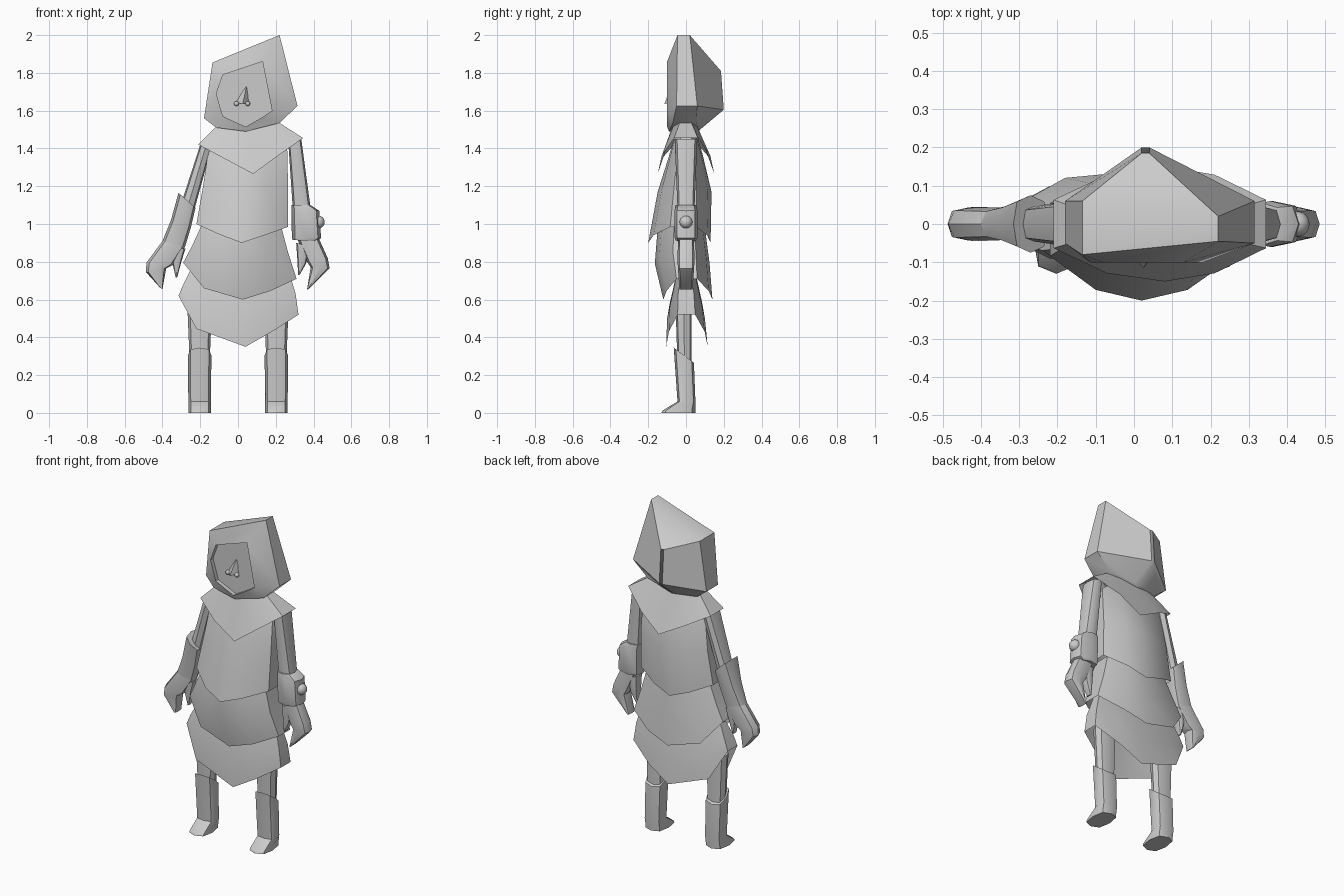
import bpy, bmesh, math
from mathutils import Vector


def loft(name, rings, cap_start=False, cap_end=False, angle=40):
    """Skin a list of equal-length point rings."""
    bm = bmesh.new()
    vs = [[bm.verts.new(p) for p in r] for r in rings]
    n = len(rings[0])
    for a, b in zip(vs, vs[1:]):
        for i in range(n):
            j = (i + 1) % n
            bm.faces.new((a[i], a[j], b[j], b[i]))
    if cap_start:
        bm.faces.new(vs[0])
    if cap_end:
        bm.faces.new(vs[-1][::-1])
    bmesh.ops.remove_doubles(bm, verts=bm.verts, dist=0.0005)
    bmesh.ops.recalc_face_normals(bm, faces=bm.faces)
    me = bpy.data.meshes.new(name)
    bm.to_mesh(me)
    bm.free()
    ob = bpy.data.objects.new(name, me)
    bpy.context.collection.objects.link(ob)
    smooth(ob, angle)
    return ob


def smooth(ob, angle=40):
    bpy.ops.object.select_all(action='DESELECT')
    ob.select_set(True)
    bpy.context.view_layer.objects.active = ob
    bpy.ops.object.shade_smooth_by_angle(angle=math.radians(angle))


def garment_ring(xz, yf, yb):
    """Ring from a left-to-right hem line, bulged to front and back depth."""
    depth = (0.42, 0.86, 1.0, 0.86, 0.42)
    front = [(x, yf * d, z) for (x, z), d in zip(xz, depth)]
    back = [(x, yb * d, z) for (x, z), d in zip(xz, depth)]
    return front + back[::-1]


def garment(name, rows):
    return loft(name, [garment_ring(*r) for r in rows], angle=50)


def limb(name, rows, side=(0, 1, 0), n=8):
    """Tube whose rings run between two edge points, with a half depth."""
    rings = []
    for a, b, h in rows:
        a, b = Vector(a), Vector(b)
        c, u, w = (a + b) / 2, (b - a) / 2, Vector(side) * h
        ring = []
        for i in range(n):
            t = 2 * math.pi * i / n
            k = [math.copysign(abs(f) ** 0.7, f) if abs(f) > 1e-6 else 0
                 for f in (math.cos(t), math.sin(t))]
            ring.append(c + u * k[0] + w * k[1])
        rings.append(ring)
    return loft(name, rings, True, True)


def arm(name, rows):
    return limb(name, [((ax, 0, az), (bx, 0, bz), h) for ax, az, bx, bz, h in rows])


def ball(name, loc, r):
    bpy.ops.mesh.primitive_uv_sphere_add(segments=12, ring_count=8, radius=r, location=loc)
    ob = bpy.context.object
    ob.name = name
    smooth(ob)


# Hood: recessed face, rim, outer silhouette, back ridge
face = [(-.08, 1.79), (.13, 1.86), (.18, 1.6), (.12, 1.56), (.04, 1.515), (-.08, 1.57), (-.115, 1.69)]
outer = [(-.135, 1.855), (.22, 2.0), (.315, 1.625), (.22, 1.535), (.04, 1.49), (-.115, 1.51), (-.18, 1.56)]
front_y = (-.08, -.045, -.05, -.07, -.09, -.07, -.05)
back_y = (.06, .02, .06, .055, .065, .055, .06)
ridge = [(.02, .185, 1.81), (.04, .185, 1.81), (.04, .2, 1.605), (.06, .08, 1.51),
         (.04, .075, 1.5), (.0, .08, 1.51), (.02, .2, 1.605)]
loft("hood", [[(x, -.1, z) for x, z in face],
              [(x, y, z) for (x, z), y in zip(outer, front_y)],
              [(x, y, z) for (x, z), y in zip(outer, back_y)],
              ridge], cap_end=True, angle=45)
loft("face", [[(x, -.1, z) for x, z in face],
              [(x, -.075, z) for x, z in face]], cap_end=True, angle=20)

# Nose with nostrils
tip = (.045, -.078, 1.73)
loft("nose", [[(-.015, -.07, 1.645), (.025, -.115, 1.635), (.06, -.07, 1.645)], [tip] * 3], True)
for x in (-.008, .052):
    ball("nostril", (x, -.085, 1.637), .013)

# Shoulder cape
garment("shoulder_cape", [
    ([(-.115, 1.515), (-.04, 1.505), (.05, 1.495), (.14, 1.515), (.22, 1.535)], -.08, .07),
    ([(-.21, 1.42), (-.07, 1.345), (.08, 1.265), (.21, 1.36), (.345, 1.455)], -.15, .15)])

# Tunic
garment("tunic", [
    ([(-.11, 1.47), (-.04, 1.47), (.05, 1.47), (.13, 1.47), (.2, 1.47)], -.06, .06),
    ([(-.155, 1.4), (-.06, 1.38), (.05, 1.36), (.16, 1.38), (.26, 1.42)], -.09, .09),
    ([(-.185, 1.2), (-.08, 1.18), (.04, 1.17), (.16, 1.18), (.265, 1.2)], -.15, .135),
    ([(-.22, 1.0), (-.1, .945), (.02, .9), (.14, .94), (.265, .985)], -.2, .13)])

# Two layered skirts
garment("upper_skirt", [
    ([(-.19, 1.0), (-.09, .99), (.02, .98), (.13, .99), (.225, 1.0)], -.15, .1),
    ([(-.24, .89), (-.12, .84), (.02, .79), (.15, .82), (.265, .85)], -.165, .125),
    ([(-.29, .795), (-.18, .66), (.025, .6), (.17, .645), (.31, .71)], -.12, .14)])
garment("lower_skirt", [
    ([(-.25, .76), (-.12, .73), (.02, .7), (.15, .72), (.27, .75)], -.06, .06),
    ([(-.29, .68), (-.2, .58), (.03, .5), (.18, .56), (.305, .63)], -.1, .1),
    ([(-.315, .62), (-.22, .445), (.04, .35), (.18, .43), (.32, .52)], -.105, .115)])

# Legs and boots
for s, side in ((-1, "left"), (1, "right")):
    x = .203 * s
    limb(side + "_leg", [((x, -.055, .56), (x, .03, .56), .065),
                         ((x, -.045, .25), (x, .03, .25), .052)], (1, 0, 0))
    limb(side + "_boot", [((x, -.065, .345), (x, .042, .265), .062),
                          ((x, -.045, .06), (x, .05, .06), .06),
                          ((x, -.125, .012), (x, .05, .012), .06),
                          ((x, -.13, 0), (x, .05, 0), .06)], (1, 0, 0))

# Arm on the -x side with a wide sleeve
arm("left_upper_arm", [(-.2, 1.42, -.13, 1.44, .06), (-.3, 1.11, -.23, 1.08, .045)])
arm("left_sleeve", [(-.315, 1.165, -.225, 1.085, .075), (-.355, 1.02, -.25, .98, .055),
                    (-.4, .91, -.28, .88, .042)])
arm("left_hand", [(-.4, .91, -.28, .88, .042), (-.485, .795, -.34, .785, .045),
                  (-.487, .745, -.38, .765, .043), (-.412, .662, -.4, .655, .035)])
arm("left_thumb", [(-.35, .87, -.278, .87, .035), (-.345, .785, -.3, .8, .03),
                   (-.33, .717, -.322, .717, .018)])

# Arm on the +x side with a studded bracer
arm("right_upper_arm", [(.265, 1.45, .335, 1.45, .06), (.29, 1.08, .385, 1.08, .045)])
arm("right_bracer", [(.283, 1.1, .385, 1.1, .055), (.283, 1.08, .43, 1.07, .06),
                     (.285, .93, .44, .925, .06), (.29, .915, .415, .91, .055)])
ball("bracer_stud", (.425, 0, 1.01), .034)
arm("right_hand", [(.31, .93, .425, .93, .042), (.365, .8, .475, .82, .045),
                   (.385, .77, .485, .765, .043), (.365, .652, .375, .657, .035)])
arm("right_thumb", [(.308, .9, .38, .88, .035), (.315, .8, .36, .79, .03),
                    (.318, .73, .326, .73, .018)])
